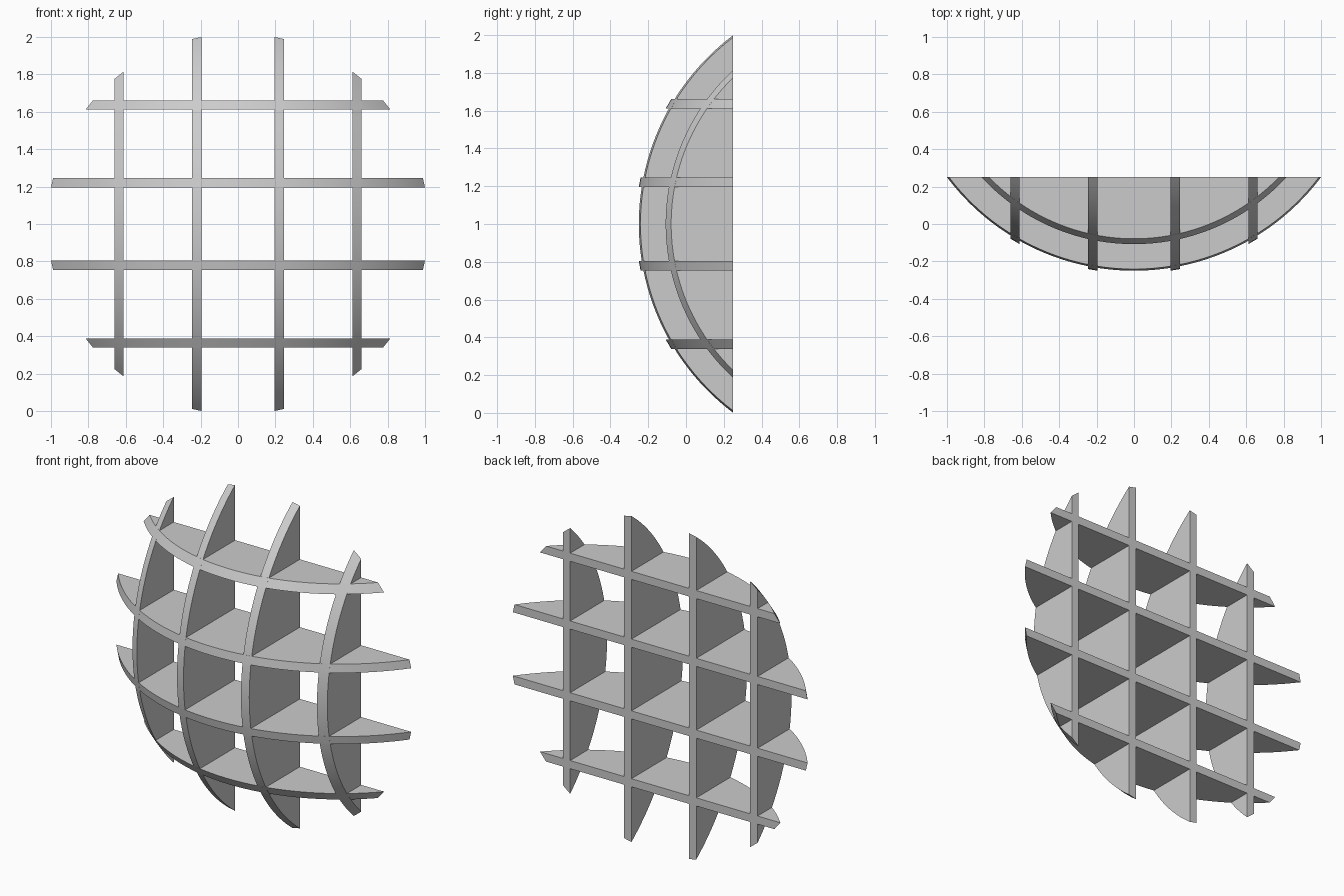
import bpy, bmesh, math

if "Cube" in bpy.data.objects:
    bpy.data.objects.remove(bpy.data.objects["Cube"])

RADIUS = 1.265      # sphere that shapes the curved front edges
CENTRE_Y = 1.0      # sphere centre depth
BACK_Y = 0.25       # flat back plane
THICK = 0.05
SEGS = 48


def arc(offset):
    """Front edge of the sphere sliced at a given offset: (along, depth) points."""
    r = math.sqrt(RADIUS ** 2 - offset ** 2)
    a = math.acos((CENTRE_Y - BACK_Y) / r)
    angles = [-a + 2 * a * i / SEGS for i in range(SEGS + 1)]
    return [(r * math.sin(t), CENTRE_Y - r * math.cos(t)) for t in angles]


def slat(name, offset, vertical):
    bm = bmesh.new()
    rows = []
    for o in (offset - THICK / 2, offset + THICK / 2):
        rows.append([bm.verts.new((o, y, 1 + t) if vertical else (t, y, 1 + o))
                     for t, y in arc(o)])
    lo, hi = rows
    bm.faces.new(lo)
    bm.faces.new(hi)
    # curved front rim and flat back
    for i in range(SEGS):
        bm.faces.new((lo[i], lo[i + 1], hi[i + 1], hi[i])).smooth = True
    bm.faces.new((lo[0], hi[0], hi[-1], lo[-1]))
    bmesh.ops.recalc_face_normals(bm, faces=bm.faces)
    # crisp borders between rim and flat sides
    for e in bm.edges:
        if e.calc_face_angle(0) > math.radians(30):
            e.smooth = False
    mesh = bpy.data.meshes.new(name)
    bm.to_mesh(mesh)
    bm.free()
    ob = bpy.data.objects.new(name, mesh)
    bpy.context.collection.objects.link(ob)


# Interlocking grid: four upright and four level slats
for n, off in enumerate((-0.636, -0.22, 0.22, 0.636), 1):
    slat(f"vertical_slat_{n}", off, True)
    slat(f"horizontal_slat_{n}", off, False)
